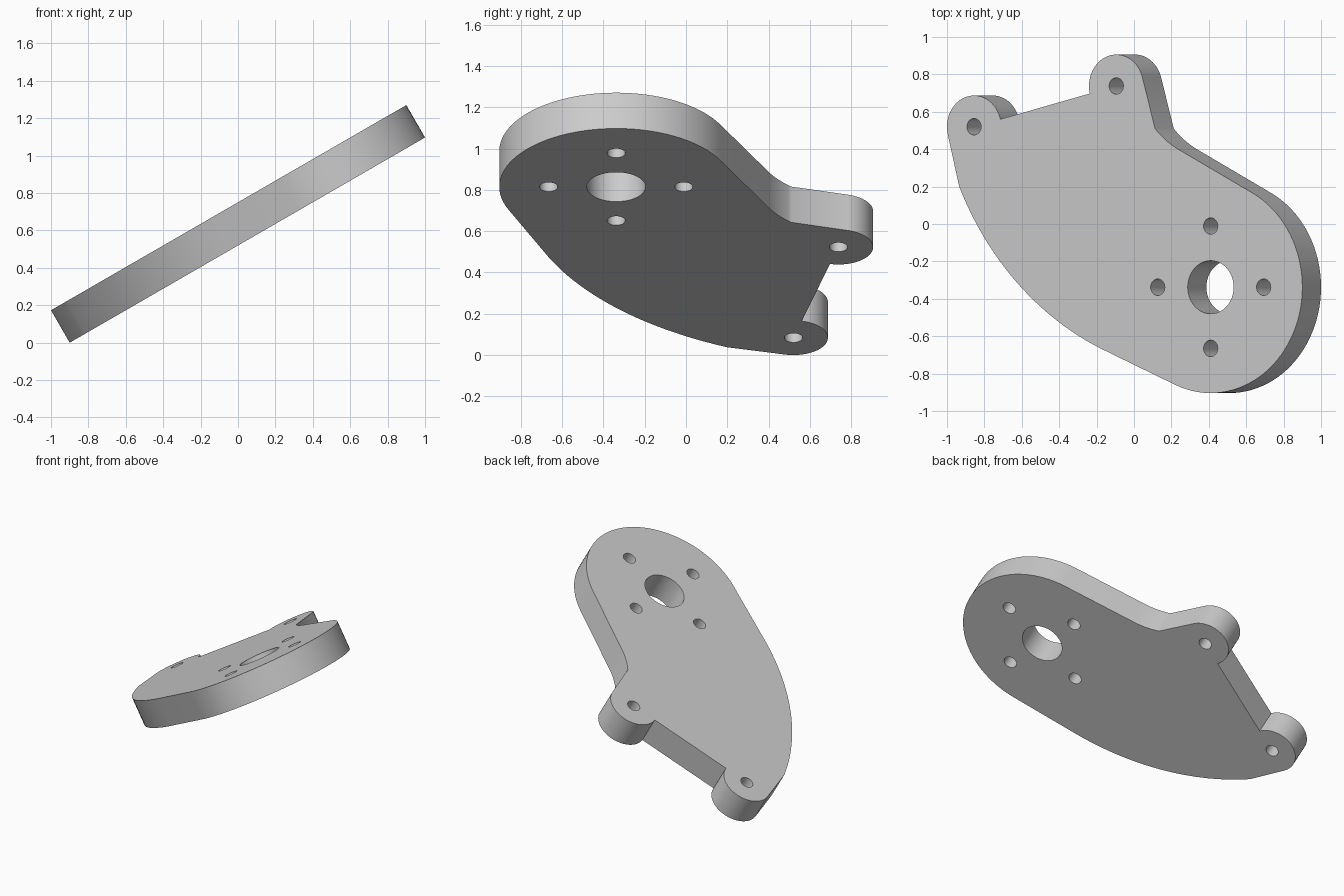
import bpy, bmesh
from math import radians, sin, cos

if "Cube" in bpy.data.objects:
    bpy.data.objects.remove(bpy.data.objects["Cube"])

THICK = 0.2
TILT = radians(30)


def arc(cx, cy, r, a0, a1, n):
    """Points along an arc, angles in degrees."""
    pts = []
    for i in range(n + 1):
        a = radians(a0 + (a1 - a0) * i / n)
        pts.append((cx + r * cos(a), cy + r * sin(a)))
    return pts


LOW_LUG = (0.167, 0.52)
HIGH_LUG = (1.045, 0.738)
HUB = (1.628, -0.338)

# Outer outline in the plane of the plate, clockwise
outline = (
    arc(*LOW_LUG, 0.167, 194.3, 14, 32)          # lower lug
    + arc(*HIGH_LUG, 0.168, 194, 14.9, 32)       # upper lug
    + arc(1.657, 0.844, 0.5, 221.8, 242.6, 8)    # inner curve beside the lug
    + arc(*HUB, 0.566, 62.6, -113.1, 48)         # large round end
    + arc(1.643, 0.908, 1.72, 246.1, 204.3, 24)  # long swept edge
)

# Holes: centre bore, four bolt holes around it, one per lug
holes = [arc(*HUB, 0.142, 0, 360, 48)[:-1]]
small = [LOW_LUG, HIGH_LUG] + arc(*HUB, 0.327, 0, 270, 3)
holes += [arc(x, y, 0.044, 0, 360, 32)[:-1] for x, y in small]

# Filled, extruded profile
curve = bpy.data.curves.new("mounting_plate", "CURVE")
curve.dimensions = "2D"
curve.fill_mode = "BOTH"
curve.extrude = THICK / 2
for loop in [outline] + holes:
    sp = curve.splines.new("POLY")
    sp.points.add(len(loop) - 1)
    for p, (x, y) in zip(sp.points, loop):
        p.co = (x, y, 0, 1)
    sp.use_cyclic_u = True
plate = bpy.data.objects.new("mounting_plate", curve)
bpy.context.collection.objects.link(plate)
bpy.context.view_layer.objects.active = plate
plate.select_set(True)
bpy.ops.object.convert(target="MESH")
plate = bpy.context.object
plate.name = "mounting_plate"

# Weld caps to walls
bm = bmesh.new()
bm.from_mesh(plate.data)
bmesh.ops.remove_doubles(bm, verts=bm.verts, dist=1e-4)
bmesh.ops.recalc_face_normals(bm, faces=bm.faces)
bm.to_mesh(plate.data)
bm.free()
bpy.ops.object.shade_smooth_by_angle(angle=radians(30))

# Tilt the plate so its low corner rests on the floor
plate.rotation_euler = (0, -TILT, 0)
plate.location = (-1 + THICK / 2 * sin(TILT), 0, THICK / 2 * cos(TILT))
